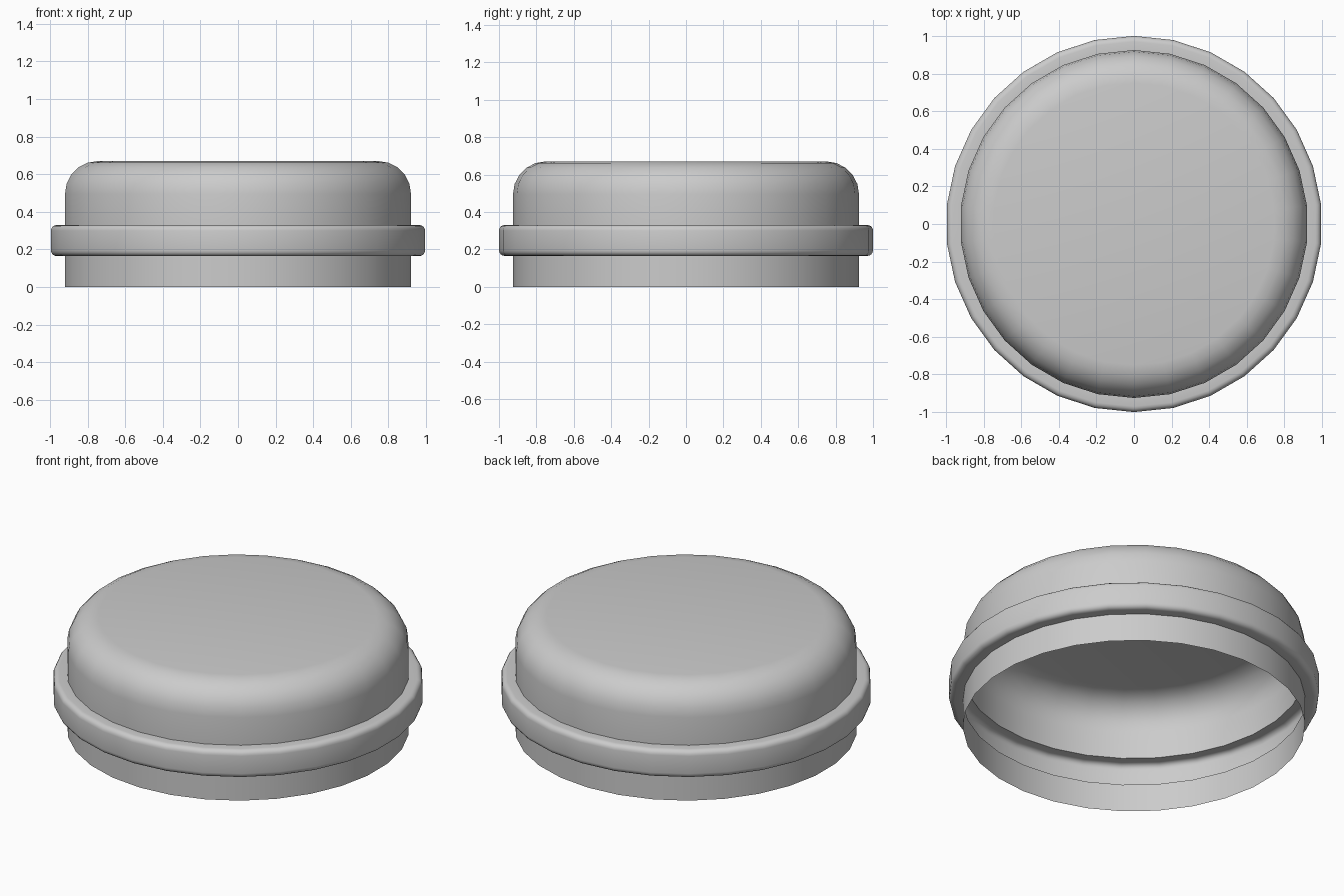
import bpy, bmesh
from math import sin, cos, pi

if "Cube" in bpy.data.objects:
    bpy.data.objects.remove(bpy.data.objects["Cube"])

SIDES = 30


def fillet(cr, cz, rad, a0, a1, steps):
    """Points of an arc in the (radius, height) plane, angles in degrees."""
    return [(cr + rad * cos((a0 + (a1 - a0) * i / steps) * pi / 180),
             cz + rad * sin((a0 + (a1 - a0) * i / steps) * pi / 180))
            for i in range(steps + 1)]


def lathe(name, profile):
    """Revolve an open profile about z and close its last loop with a cap."""
    bm = bmesh.new()
    rings = []
    for r, z in profile:
        rings.append([bm.verts.new((r * cos(pi / 2 + 2 * pi * k / SIDES),
                                    r * sin(pi / 2 + 2 * pi * k / SIDES), z))
                      for k in range(SIDES)])
    for a, b in zip(rings, rings[1:]):
        for k in range(SIDES):
            n = (k + 1) % SIDES
            bm.faces.new((a[k], a[n], b[n], b[k]))
    bm.faces.new(rings[-1])
    mesh = bpy.data.meshes.new(name)
    bm.to_mesh(mesh)
    bm.free()
    obj = bpy.data.objects.new(name, mesh)
    bpy.context.collection.objects.link(obj)
    return obj


# Thin open-bottomed shell: skirt, raised rounded band, domed shoulder, flat top
profile = [(0.925, 0.0), (0.925, 0.165)]
profile += fillet(0.97, 0.195, 0.03, -90, 0, 4)
profile += fillet(0.97, 0.30, 0.03, 0, 90, 4)
profile += [(0.925, 0.33)]
profile += fillet(0.75, 0.495, 0.175, 0, 90, 5)
cap = lathe("cap_shell", profile)

# Smooth shading with the band's inner corners kept sharp
bpy.context.view_layer.objects.active = cap
cap.select_set(True)
bpy.ops.object.shade_smooth_by_angle(angle=pi / 5)
